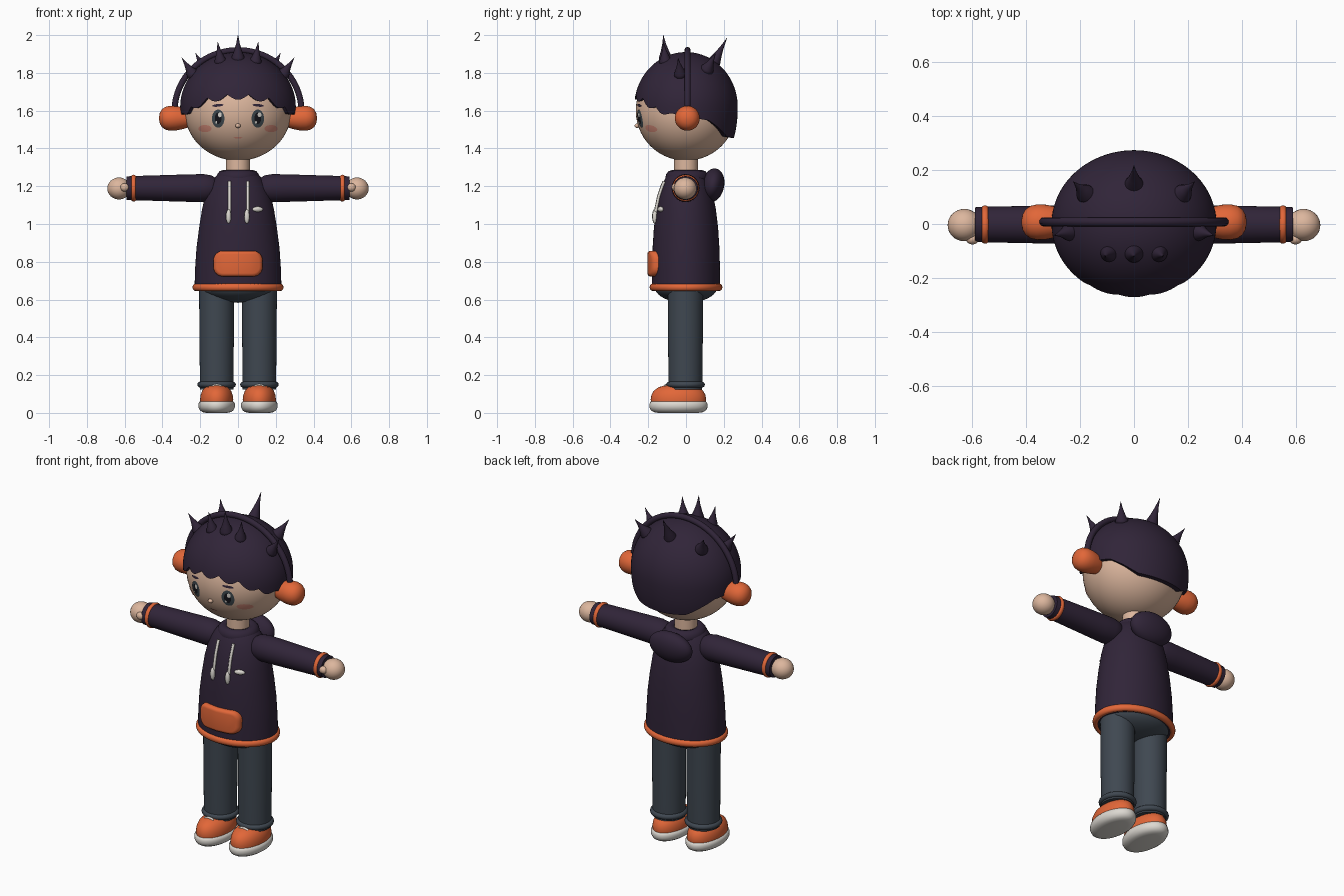
import bpy, bmesh, math
from mathutils import Matrix, Vector

if "Cube" in bpy.data.objects:
    bpy.data.objects.remove(bpy.data.objects["Cube"])

def mat(name, r, g, b):
    m = bpy.data.materials.new(name)
    m.diffuse_color = (r, g, b, 1)
    m.use_nodes = True
    m.node_tree.nodes["Principled BSDF"].inputs["Base Color"].default_value = m.diffuse_color
    return m

PLUM = mat("dark plum", .030, .018, .040)
ORANGE = mat("orange", .76, .135, .04)
DENIM = mat("slate denim", .050, .064, .082)
SKIN = mat("skin", .72, .47, .34)
WHITE = mat("off white", .72, .69, .64)
BLUSH = mat("blush", .68, .27, .20)
EYE = mat("eye grey", .05, .068, .08)
BLACK = mat("pupil black", .008, .008, .012)

def finish(name, bm, m, angle=45):
    bmesh.ops.recalc_face_normals(bm, faces=bm.faces)
    me = bpy.data.meshes.new(name)
    bm.to_mesh(me)
    bm.free()
    me.materials.append(m)
    me.shade_smooth()
    me.set_sharp_from_angle(angle=math.radians(angle))
    ob = bpy.data.objects.new(name, me)
    bpy.context.collection.objects.link(ob)
    return ob

def ball(name, c, r, m, seg=32, rot=None):
    bm = bmesh.new()
    bmesh.ops.create_uvsphere(bm, u_segments=seg, v_segments=seg // 2, radius=1)
    mx = Matrix.Translation(c) @ (rot or Matrix()) @ Matrix.Diagonal((*r, 1))
    bm.transform(mx)
    return finish(name, bm, m)

def lathe(name, prof, m, mx=Matrix(), seg=48):
    """Stack of elliptical rings (height, rx, ry), capped at both ends."""
    bm = bmesh.new()
    rings = [[bm.verts.new((rx * math.cos(math.tau * i / seg), ry * math.sin(math.tau * i / seg), h))
              for i in range(seg)] for h, rx, ry in prof]
    for a, b in zip(rings, rings[1:]):
        for i in range(seg):
            j = (i + 1) % seg
            bm.faces.new((a[i], a[j], b[j], b[i]))
    bm.faces.new(rings[0])
    bm.faces.new(rings[-1])
    bm.transform(mx)
    return finish(name, bm, m)

def ring(name, rx, ry, t, m, mx, seg=56, tseg=12, th=None):
    """Elliptical torus with tube radius t and tube half height th."""
    th = th or t
    bm = bmesh.new()
    v = [[bm.verts.new(((rx + t * math.cos(q)) * math.cos(p), (ry + t * math.cos(q)) * math.sin(p), th * math.sin(q)))
          for q in [math.tau * j / tseg for j in range(tseg)]]
         for p in [math.tau * i / seg for i in range(seg)]]
    for i in range(seg):
        for j in range(tseg):
            a, b = (i + 1) % seg, (j + 1) % tseg
            bm.faces.new((v[i][j], v[a][j], v[a][b], v[i][b]))
    bm.transform(mx)
    return finish(name, bm, m)

def tube(name, pts, r, m):
    cu = bpy.data.curves.new(name, 'CURVE')
    cu.dimensions = '3D'
    cu.bevel_depth, cu.bevel_resolution, cu.use_fill_caps = r, 3, True
    sp = cu.splines.new('POLY')
    sp.points.add(len(pts) - 1)
    for p, co in zip(sp.points, pts):
        p.co = (*co, 1)
    cu.materials.append(m)
    ob = bpy.data.objects.new(name, cu)
    bpy.context.collection.objects.link(ob)
    bpy.ops.object.select_all(action='DESELECT')
    ob.select_set(True)
    bpy.context.view_layer.objects.active = ob
    bpy.ops.object.convert(target='MESH')
    bpy.context.object.data.shade_smooth()

def interp(keys, x):
    for (a, u), (b, v) in zip(keys, keys[1:]):
        if x <= b:
            return u + (v - u) * max(0, (x - a) / (b - a))
    return keys[-1][1]

T = Matrix.Translation

# Head, neck and nose
HC, HR = 1.60, (.283, .266, .265)
ball("head", (0, 0, HC), HR, SKIN, 56)
lathe("neck", [(1.22, .063, .063), (1.38, .063, .063)], SKIN)
ball("nose", (0, -.258, 1.52), (.014, .014, .012), SKIN, 16)

# Face details: thin discs draped over the head
def decal(name, x, z, rx, rz, off, m, tilt=0, seg=28, rows=4):
    bm = bmesh.new()
    def vert(u, w):
        px = x + u * rx * math.cos(tilt) - w * rz * math.sin(tilt)
        pz = z + u * rx * math.sin(tilt) + w * rz * math.cos(tilt)
        y = -HR[1] * math.sqrt(1 - (px / HR[0]) ** 2 - ((pz - HC) / HR[2]) ** 2) - off
        return bm.verts.new((px, y, pz))
    mid = vert(0, 0)
    rs = [[vert(k / rows * math.cos(math.tau * i / seg), k / rows * math.sin(math.tau * i / seg))
           for i in range(seg)] for k in range(1, rows + 1)]
    for i in range(seg):
        j = (i + 1) % seg
        bm.faces.new((mid, rs[0][i], rs[0][j]))
        for a, b in zip(rs, rs[1:]):
            bm.faces.new((a[i], b[i], b[j], a[j]))
    ob = finish(name, bm, m)
    if ob.data.polygons[0].normal.y > 0:
        ob.data.flip_normals()

for s, side in ((-1, "right"), (1, "left")):
    ex = s * .105
    decal(side + "_eye", ex, 1.558, .033, .048, .003, EYE)
    decal(side + "_pupil", ex, 1.560, .018, .030, .005, BLACK)
    decal(side + "_eye_glint", ex + .009, 1.578, .010, .013, .007, WHITE)
    decal(side + "_small_glint", ex - .010, 1.538, .005, .007, .007, WHITE)
    decal(side + "_brow", s * .107, 1.628, .030, .007, .004, PLUM, -s * .1)
    decal(side + "_cheek", s * .175, 1.505, .035, .019, .003, BLUSH)
decal("mouth", 0, 1.457, .024, .004, .003, BLUSH)

# Hair cap with a lobed fringe, hanging lower at the back
EDGE = [(-1, 1.688), (-.85, 1.67), (-.55, 1.615), (-.2, 1.58), (0, 1.568),
        (.45, 1.548), (.65, 1.51), (.85, 1.462), (1, 1.455)]
ZC, HX, HY, HZ = 1.62, .306, .274, .29
bm = bmesh.new()
cols, rows = 192, 28
top = bm.verts.new((0, 0, ZC + HZ))
strips = []
for i in range(cols):
    a = math.tau * i / cols
    d = a if a <= math.pi else a - math.tau
    c = -math.cos(a)
    fade = min(1, max(0, (-.2 - c) / .3))
    low = interp(EDGE, c) - .03 * fade * abs(math.cos(math.pi * d / .38))
    pm = math.acos((low - ZC) / HZ)
    strip = []
    for k in range(1, rows + 1):
        p = pm * k / rows
        rad = math.sin(p) if p < math.pi / 2 else math.sin(p) ** .4
        strip.append(bm.verts.new((HX * rad * math.sin(a), HY * rad * c, ZC + HZ * math.cos(p))))
    e = strip[-1].co
    strip.append(bm.verts.new((e.x * .82, e.y * .82, e.z + .004)))
    strips.append(strip)
for i in range(cols):
    a, b = strips[i], strips[(i + 1) % cols]
    bm.faces.new((top, a[0], b[0]))
    for k in range(rows):
        bm.faces.new((a[k], a[k + 1], b[k + 1], b[k]))
finish("hair", bm, PLUM, 60)

# Teardrop hair spikes
def spike(base, tip, r):
    b, t = Vector(base), Vector(tip)
    L = (t - b).length
    prof = [(-.18, .35), (-.12, .75), (0, 1), (.12, .93), (.35, .6), (.65, .27), (1, .02)]
    mx = T(b) @ (t - b).to_track_quat('Z', 'Y').to_matrix().to_4x4()
    lathe("hair_spike", [(h * L, q * r, q * r) for h, q in prof], PLUM, mx, 20)

spike((0, -.108, 1.87), (0, -.12, 2.0), .036)
spike((0, .142, 1.845), (0, .217, 1.985), .036)
for s in (-1, 1):
    spike((s * .092, -.108, 1.855), (s * .108, -.12, 1.965), .033)
    spike((s * .238, -.03, 1.79), (s * .298, -.042, 1.88), .033)
    spike((s * .178, .11, 1.815), (s * .225, .157, 1.905), .036)

# Headphones
tube("headband", [(.336 * math.cos(q), .008, 1.595 + .325 * math.sin(q))
                  for q in [math.pi * i / 48 for i in range(49)]], .017, PLUM)
for s, side in ((-1, "right"), (1, "left")):
    lathe(side + "_ear_cup", [(.25, .045, .045), (.29, .057, .057), (.33, .065, .065), (.36, .066, .066),
                              (.385, .060, .060), (.403, .047, .047), (.414, .028, .028), (.418, .006, .006)],
          ORANGE, T((0, .007, 1.56)) @ Matrix.Rotation(s * math.pi / 2, 4, 'Y'), 32)

# Hoodie body, collar, hood and hem
TORSO = [(.65, .230, .180), (.75, .228, .180), (.87, .220, .177), (.98, .206, .170), (1.08, .190, .158),
         (1.15, .173, .144), (1.21, .148, .124), (1.25, .120, .106), (1.275, .09, .09)]
lathe("hoodie_body", TORSO, PLUM, seg=64)
ring("collar", .080, .080, .034, PLUM, T((0, .005, 1.245)), th=.04)
ball("hood", (0, .142, 1.205), (.135, .060, .090), PLUM, 40, Matrix.Rotation(-.2, 4, 'X'))
ring("hem_band", .224, .176, .017, ORANGE, T((0, 0, .665)), 72, th=.02)

# Front pocket: rounded block curved around the belly
bm = bmesh.new()
bmesh.ops.create_cube(bm, size=1)
bm.transform(Matrix.Diagonal((.26, .07, .136, 1)))
bmesh.ops.bevel(bm, geom=[e for e in bm.edges if abs(e.verts[0].co.y - e.verts[1].co.y) > .01],
                offset=.05, segments=6, affect='EDGES', profile=.5)
bmesh.ops.bevel(bm, geom=[e for e in bm.edges if all(v.co.y < -.03 for v in e.verts)],
                offset=.018, segments=4, affect='EDGES', profile=.5)
bmesh.ops.bisect_plane(bm, geom=bm.verts[:] + bm.edges[:] + bm.faces[:], plane_co=(0, 0, 0), plane_no=(1, 0, 0))
for x in (-.06, .06):
    bmesh.ops.bisect_plane(bm, geom=bm.verts[:] + bm.edges[:] + bm.faces[:], plane_co=(x, 0, 0), plane_no=(1, 0, 0))
for v in bm.verts:
    v.co.y += 1.7 * v.co.x ** 2 - .170
    v.co.z += .79
finish("pocket", bm, ORANGE, 50)

# Drawstrings with tips, and a small chest tag
def chest(x, z):
    rx = interp([(h, a) for h, a, _ in TORSO], z)
    ry = interp([(h, b) for h, _, b in TORSO], z)
    return -ry * math.sqrt(1 - (x / rx) ** 2)

for x in (-.045, .052):
    tube("drawstring", [(x, chest(x, z) - .006, z) for z in [1.225 - .02 * i for i in range(9)]], .008, WHITE)
    ball("drawstring_tip", (x - .005, chest(x, 1.04) - .008, 1.04), (.014, .013, .038), WHITE, 16)
ball("chest_tag", (.105, chest(.105, 1.078) - .003, 1.078), (.030, .012, .014), WHITE, 20, Matrix.Rotation(.35, 4, 'Z'))

# Arms, hands, legs and shoes
for s, side in ((-1, "right"), (1, "left")):
    along = T((0, -.002, 1.19)) @ Matrix.Rotation(s * math.pi / 2, 4, 'Y')
    lathe(side + "_sleeve", [(.10, .03, .03), (.115, .052, .052), (.14, .067, .067), (.18, .074, .074),
                             (.25, .073, .072), (.55, .064, .066), (.59, .062, .064)], PLUM, along, 40)
    ring(side + "_sleeve_band", .061, .061, .010, ORANGE, along @ T((0, 0, .553)), 40, th=.013)
    ball(side + "_hand", (s * .630, -.004, 1.188), (.062, .060, .058), SKIN)
    ball(side + "_thumb", (s * .600, -.056, 1.194), (.024, .020, .022), SKIN, 20)
    at = T((s * .113, 0, 0))
    lathe(side + "_trouser_leg", [(.125, .088, .088), (.2, .089, .090), (.4, .091, .092), (.66, .093, .094)],
          DENIM, at @ T((0, -.003, 0)), 40)
    ring(side + "_trouser_cuff", .086, .086, .016, DENIM, at @ T((0, -.002, .150)), 40)
    # Shoe upper, sole and laces
    lathe(side + "_shoe", [(.045, .086, .143), (.07, .088, .147), (.095, .085, .143), (.118, .076, .130),
                           (.136, .060, .105), (.147, .036, .068), (.150, .010, .02)],
          ORANGE, at @ T((0, -.040, 0)), 40)
    lathe(side + "_sole", [(0, .055, .105), (.004, .075, .130), (.014, .089, .146), (.03, .097, .154),
                           (.046, .097, .154), (.058, .092, .149), (.064, .080, .135)],
          WHITE, at @ T((0, -.040, 0)), 40)
    for z, y in ((.152, -.085), (.146, -.108)):
        tube(side + "_lace", [(s * .113 + u * .028, y, z - .008 * u * u) for u in (-1, -.5, 0, .5, 1)], .007, WHITE)
ball("trouser_seat", (0, 0, .665), (.205, .165, .082), DENIM, 40)
